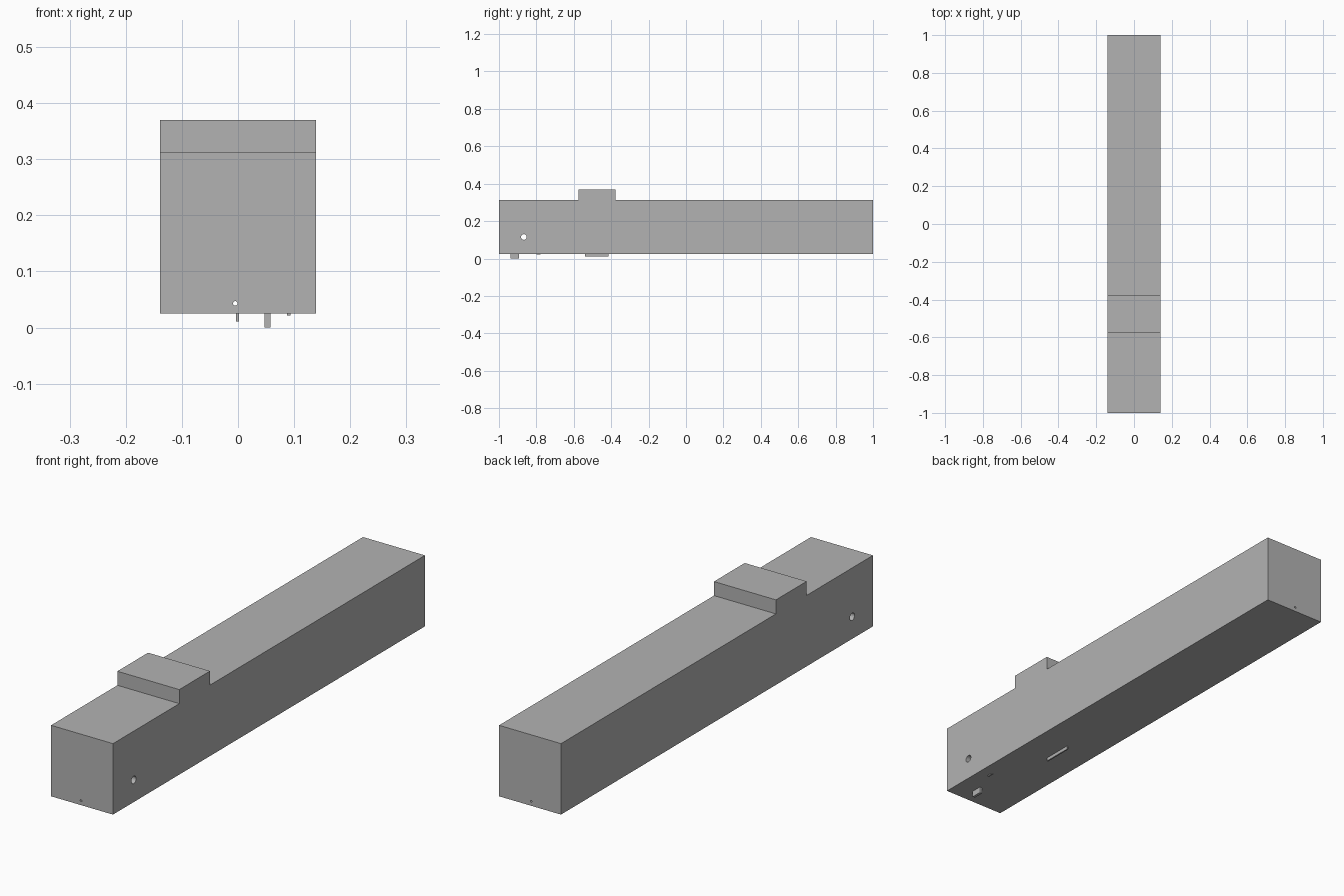
import bpy, bmesh
from math import radians
from mathutils import Matrix, Vector

default = bpy.data.objects.get("Cube")
if default:
    bpy.data.objects.remove(default, do_unlink=True)

GREY = (0.45, 0.45, 0.45, 1)
grey = bpy.data.materials.new("plain grey")
grey.use_nodes = True
grey.diffuse_color = GREY
grey.node_tree.nodes["Principled BSDF"].inputs["Base Color"].default_value = GREY


def add_object(name, bm):
    bmesh.ops.recalc_face_normals(bm, faces=bm.faces)
    mesh = bpy.data.meshes.new(name)
    bm.to_mesh(mesh)
    bm.free()
    mesh.materials.append(grey)
    obj = bpy.data.objects.new(name, mesh)
    bpy.context.collection.objects.link(obj)
    return obj


def box(name, low, high):
    low, high = Vector(low), Vector(high)
    bm = bmesh.new()
    place = Matrix.Translation((low + high) / 2) @ Matrix.Diagonal((*(high - low), 1))
    bmesh.ops.create_cube(bm, size=1, matrix=place)
    return add_object(name, bm)


def rod(name, centre, radius, length, axis):
    bm = bmesh.new()
    place = Matrix.Translation(centre) @ Matrix.Rotation(radians(90), 4, axis)
    bmesh.ops.create_cone(bm, cap_ends=True, segments=32, radius1=radius,
                          radius2=radius, depth=length, matrix=place)
    return add_object(name, bm)


# Long bar with a raised step, extruded across from its side profile
half, bottom, top, step = 0.139, 0.025, 0.313, 0.37
profile = [(-1, bottom), (1, bottom), (1, top), (-0.378, top),
           (-0.378, step), (-0.575, step), (-0.575, top), (-1, top)]
bm = bmesh.new()
side = bm.faces.new([bm.verts.new((-half, y, z)) for y, z in profile])
swept = bmesh.ops.extrude_face_region(bm, geom=[side])["geom"]
bmesh.ops.translate(bm, vec=(2 * half, 0, 0),
                    verts=[v for v in swept if isinstance(v, bmesh.types.BMVert)])
body = add_object("stepped_bar", bm)

# Cross hole and fine lengthwise bore
cutters = [rod("cross_hole_cutter", (0, -0.867, 0.115), 0.015, 1, 'Y'),
           rod("long_bore_cutter", (-0.005, 0, 0.043), 0.004, 3, 'X')]
for cutter in cutters:
    cutter.hide_render = True
    cut = body.modifiers.new(cutter.name, 'BOOLEAN')
    cut.operation = 'DIFFERENCE'
    cut.solver = 'EXACT'
    cut.object = cutter

# Keep the drilled mesh and drop the cutters
drilled = bpy.data.meshes.new_from_object(
    body.evaluated_get(bpy.context.evaluated_depsgraph_get()))
body.modifiers.clear()
body.data = drilled
for cutter in cutters:
    bpy.data.objects.remove(cutter, do_unlink=True)
bpy.context.view_layer.objects.active = body
body.select_set(True)
bpy.ops.object.shade_smooth_by_angle(angle=radians(30))

# Small tabs under the bar
box("front_tab", (0.047, -0.937, 0), (0.058, -0.892, bottom))
box("small_nub", (0.087, -0.8, 0.021), (0.094, -0.777, bottom))
box("long_blade", (-0.004, -0.541, 0.011), (0.002, -0.415, bottom))
